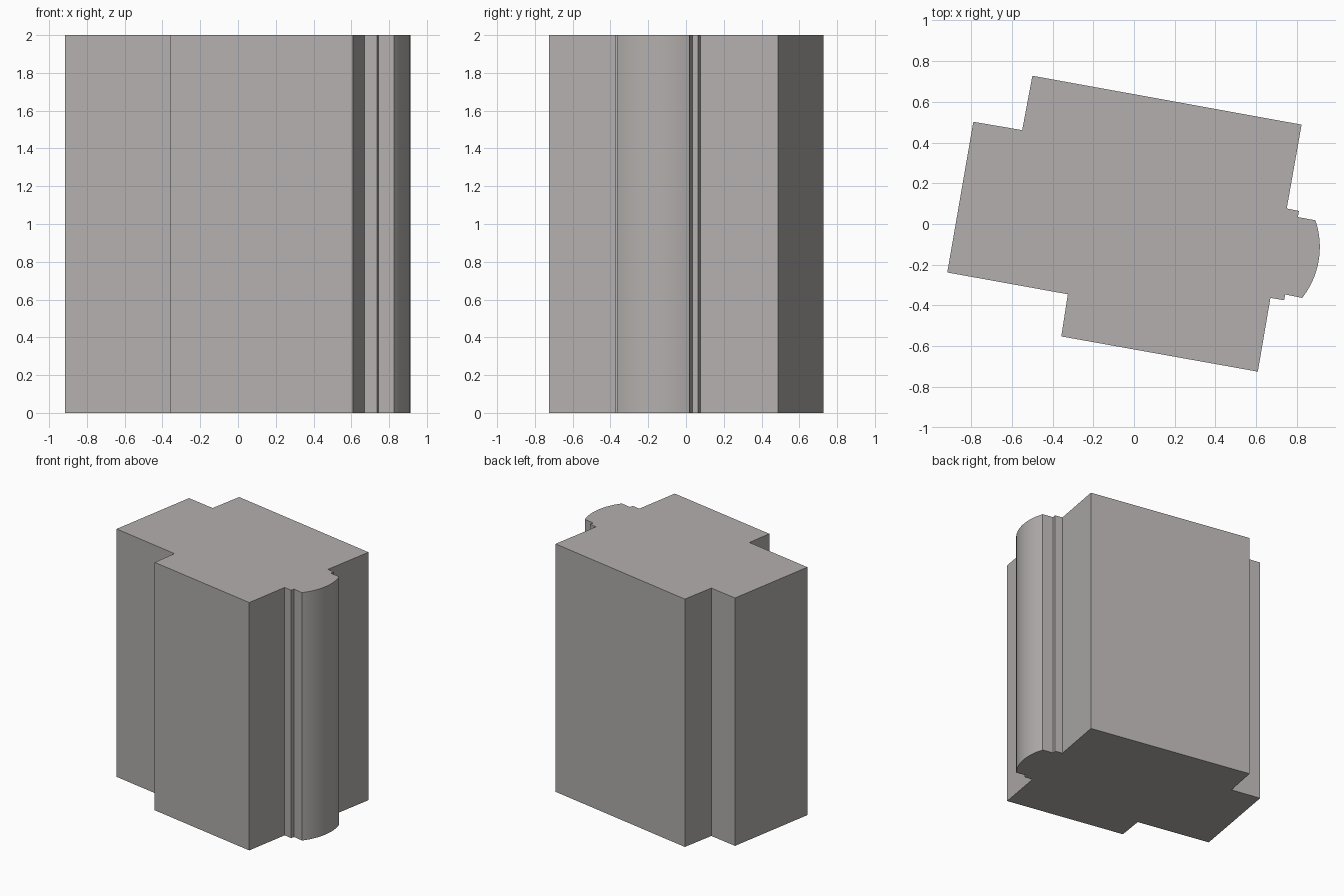
import bpy, bmesh, math

if "Cube" in bpy.data.objects:
    bpy.data.objects.remove(bpy.data.objects["Cube"])

HEIGHT = 2.0

# single stone colour
stone = bpy.data.materials.new("warm_grey")
stone.diffuse_color = (0.45, 0.43, 0.42, 1)
stone.use_nodes = True
stone.node_tree.nodes["Principled BSDF"].inputs["Base Color"].default_value = stone.diffuse_color


def arc(center, start, end, steps):
    """Points on a circle from start to end, both included."""
    r = math.dist(center, start)
    a0 = math.atan2(start[1] - center[1], start[0] - center[0])
    a1 = math.atan2(end[1] - center[1], end[0] - center[0])
    return [(center[0] + r * math.cos(a0 + (a1 - a0) * i / steps),
             center[1] + r * math.sin(a0 + (a1 - a0) * i / steps))
            for i in range(steps + 1)]


def extrude_profile(name, points, height, material):
    bm = bmesh.new()
    base = bm.faces.new([bm.verts.new((x, y, 0)) for x, y in points])
    top = bmesh.ops.extrude_face_region(bm, geom=[base], use_keep_orig=True)
    bmesh.ops.translate(bm, vec=(0, 0, height),
                        verts=[v for v in top["geom"] if isinstance(v, bmesh.types.BMVert)])
    bmesh.ops.recalc_face_normals(bm, faces=bm.faces)
    mesh = bpy.data.meshes.new(name)
    bm.to_mesh(mesh)
    bm.free()
    mesh.materials.append(material)
    obj = bpy.data.objects.new(name, mesh)
    bpy.context.collection.objects.link(obj)
    return obj


# stepped rear, left and front outline, counter-clockwise
block_outline = [(0.823, 0.488), (-0.499, 0.728), (-0.549, 0.461), (-0.789, 0.502),
                 (-0.917, -0.238), (-0.325, -0.345), (-0.357, -0.552),
                 (0.608, -0.725), (0.67, -0.363)]
# small fillets either side of the rounded nose
lower_step = [(0.737, -0.374), (0.743, -0.346)]
nose = arc((0.508, -0.113), (0.826, -0.363), (0.890, 0.018), 20)
upper_step = [(0.805, 0.034), (0.81, 0.064), (0.75, 0.076)]

pier = extrude_profile("pier_shaft", block_outline + lower_step + nose + upper_step,
                       HEIGHT, stone)

# smooth the nose only
bpy.context.view_layer.objects.active = pier
pier.select_set(True)
bpy.ops.object.shade_smooth_by_angle(angle=math.radians(15))
# keep the corners exact
